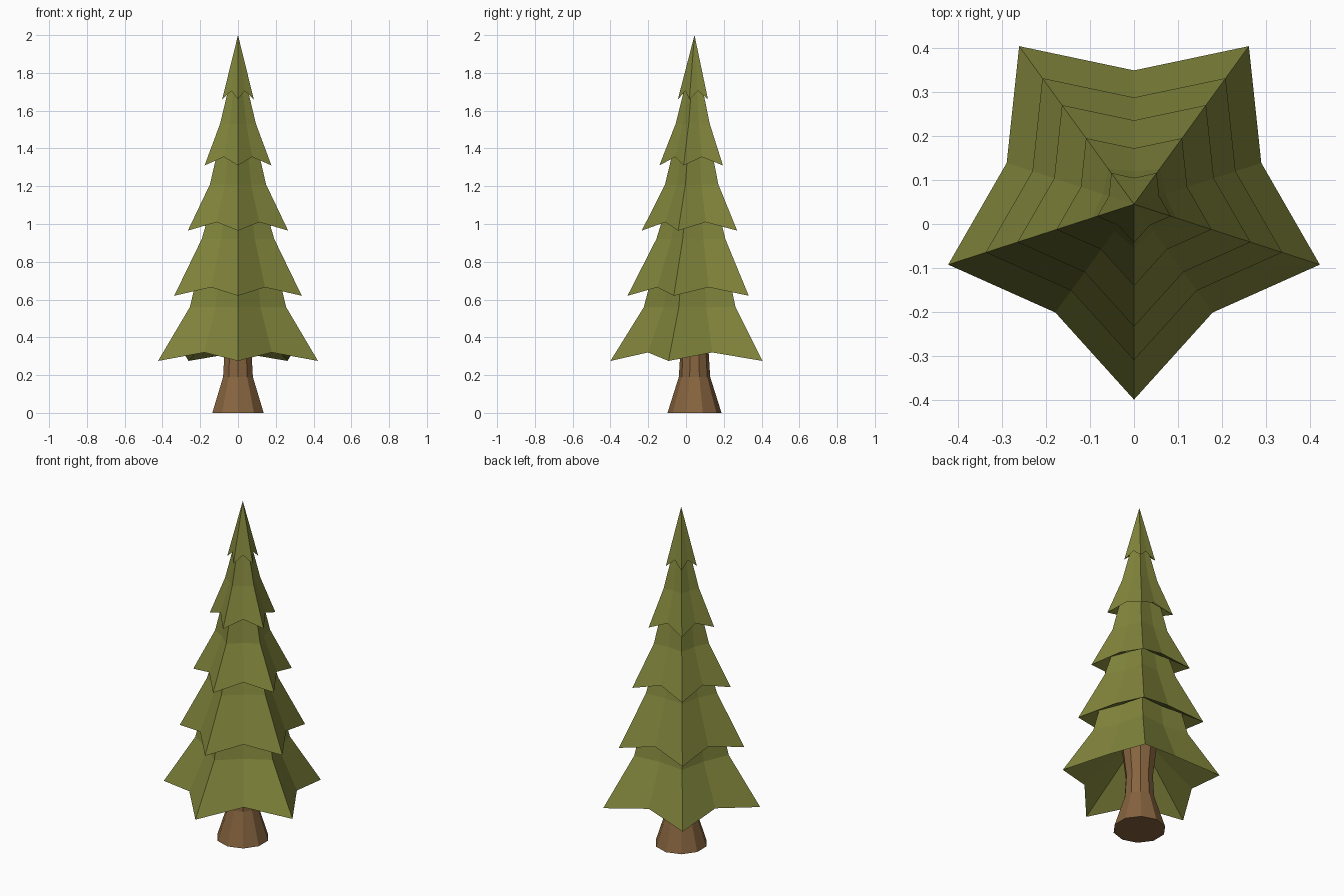
import bpy, bmesh, math

if "Cube" in bpy.data.objects:
    bpy.data.objects.remove(bpy.data.objects["Cube"])

CY = 0.045  # axis of the tree in y


def material(name, rgb):
    m = bpy.data.materials.new(name)
    m.diffuse_color = (*rgb, 1)
    m.use_nodes = True
    m.node_tree.nodes["Principled BSDF"].inputs["Base Color"].default_value = m.diffuse_color
    return m


def ring(bm, n, r_tip, z_tip, r_valley=None, z_valley=None):
    """Ring of n verts, first one facing the front; odd verts may be valleys."""
    verts = []
    for i in range(n):
        odd = i % 2 and r_valley is not None
        r, z = (r_valley, z_valley) if odd else (r_tip, z_tip)
        a = -math.pi / 2 + i * math.tau / n
        verts.append(bm.verts.new((r * math.cos(a), CY + r * math.sin(a), z)))
    return verts


def bridge(bm, a, b):
    n = len(a)
    for i in range(n):
        j = (i + 1) % n
        bm.faces.new((a[i], a[j], b[j], b[i]))


def finish(bm, name, mat):
    bmesh.ops.recalc_face_normals(bm, faces=bm.faces)
    me = bpy.data.meshes.new(name)
    bm.to_mesh(me)
    bm.free()
    me.materials.append(mat)
    ob = bpy.data.objects.new(name, me)
    bpy.context.collection.objects.link(ob)


green = material("needle green", (0.22, 0.235, 0.044))
brown = material("bark brown", (0.24, 0.127, 0.05))

# Trunk: flared ten-sided column
bm = bmesh.new()
rings = [ring(bm, 10, r, z) for r, z in
         [(0.143, 0), (0.083, 0.19), (0.075, 0.32), (0.1, 0.53)]]
for lo, hi in zip(rings, rings[1:]):
    bridge(bm, lo, hi)
bm.faces.new(rings[0])
bm.faces.new(rings[-1])
finish(bm, "trunk", brown)

# Foliage: five-pointed star tiers, one continuous skin
# rim radius, rim height, waist radius, waist height, top radius, top height
tiers = [(0.445, 0.275, 0.268, 0.56, 0.235, 0.69),
         (0.355, 0.62, 0.202, 0.92, 0.165, 1.04),
         (0.279, 0.965, 0.156, 1.21, 0.115, 1.38),
         (0.186, 1.31, 0.100, 1.53, 0.052, 1.72)]
bm = bmesh.new()
below = ring(bm, 10, 0.09, 0.51)   # underside meets the trunk
for r, z, rw, zw, rt, zt in tiers:
    rim = ring(bm, 10, r, z, r * 0.685, z + 0.045)
    waist = ring(bm, 10, rw, zw, rw * 0.75, zw)
    top = ring(bm, 10, rt, zt, rt * 0.77, zt)
    bridge(bm, below, rim)
    bridge(bm, rim, waist)
    bridge(bm, waist, top)
    below = top
# Pointed crown
rim = ring(bm, 10, 0.088, 1.66, 0.06, 1.705)
bridge(bm, below, rim)
apex = bm.verts.new((0, CY, 2))
for i in range(10):
    bm.faces.new((rim[i], rim[(i + 1) % 10], apex))
finish(bm, "foliage", green)
